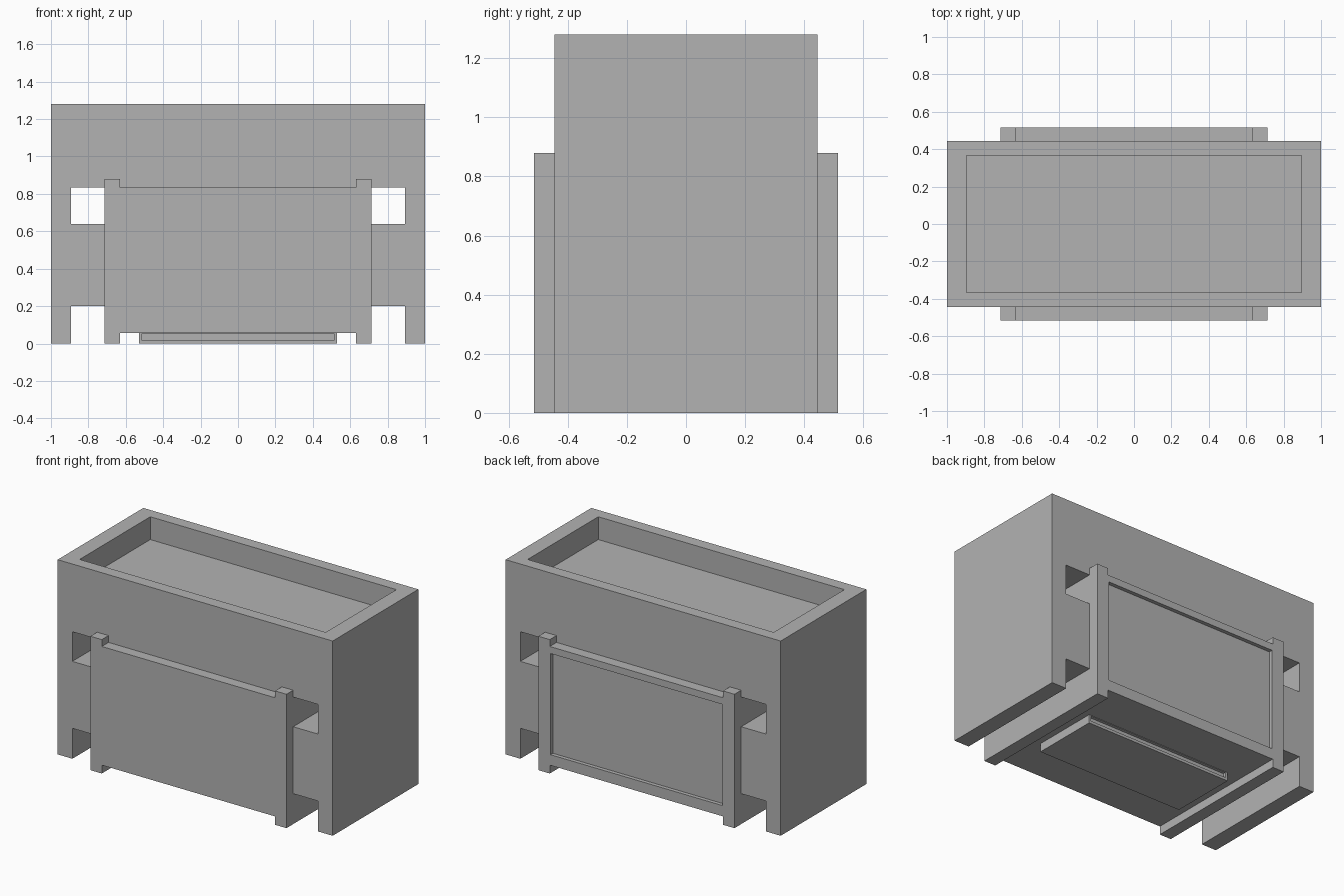
import bpy
import bmesh

default_cube = bpy.data.objects.get("Cube")
if default_cube:
    bpy.data.objects.remove(default_cube, do_unlink=True)

GREY = (0.45, 0.45, 0.45, 1)
grey = bpy.data.materials.new("plain grey")
grey.use_nodes = True
grey.diffuse_color = GREY
grey.node_tree.nodes["Principled BSDF"].inputs["Base Color"].default_value = GREY


def extrude_profile(name, profile, y0, y1):
    """Extrude an x-z outline from y0 to y1."""
    bm = bmesh.new()
    face = bm.faces.new([bm.verts.new((x, y0, z)) for x, z in profile])
    moved = bmesh.ops.extrude_face_region(bm, geom=[face])["geom"]
    bmesh.ops.translate(bm, vec=(0, y1 - y0, 0),
                        verts=[v for v in moved if isinstance(v, bmesh.types.BMVert)])
    bmesh.ops.recalc_face_normals(bm, faces=bm.faces)
    mesh = bpy.data.meshes.new(name)
    bm.to_mesh(mesh)
    bm.free()
    mesh.materials.append(grey)
    obj = bpy.data.objects.new(name, mesh)
    bpy.context.collection.objects.link(obj)
    return obj


def box(name, half_x, y0, y1, z0, z1):
    outline = [(-half_x, z0), (half_x, z0), (half_x, z1), (-half_x, z1)]
    return extrude_profile(name, outline, y0, y1)


def cut(obj, *box_size):
    """Subtract a box from the object and discard the cutter."""
    cutter = box("cutter", *box_size)
    cutter.hide_render = True
    mod = obj.modifiers.new("cut", "BOOLEAN")
    mod.operation = "DIFFERENCE"
    mod.solver = "EXACT"
    mod.object = cutter
    bpy.context.view_layer.objects.active = obj
    bpy.ops.object.modifier_apply(modifier=mod.name)
    bpy.data.objects.remove(cutter, do_unlink=True)


# Outer body: open passages above and below the crossbar, shallow tray on top
body = box("body", 1, -0.445, 0.445, 0, 1.28)
cut(body, 0.893, -1, 1, -0.5, 0.2)
cut(body, 0.893, -1, 1, 0.64, 0.835)
cut(body, 0.895, -0.367, 0.367, 1.13, 2)

# Central crate with feet and raised posts, mirrored about x = 0
half = [(0.63, 0.055), (0.63, 0), (0.713, 0), (0.713, 0.88), (0.63, 0.88), (0.63, 0.835)]
outline = half + [(-x, z) for x, z in reversed(half)]
crate = extrude_profile("crate", outline, -0.515, 0.515)
# Recessed panel in the back
cut(crate, 0.625, 0.49, 1, 0.125, 0.79)

# Base slab under the crate, with recessed front and back faces
slab = box("base_slab", 0.53, -0.222, 0.222, 0, 0.055)
cut(slab, 0.515, -1, -0.202, 0.018, 0.052)
cut(slab, 0.515, 0.202, 1, 0.018, 0.052)
